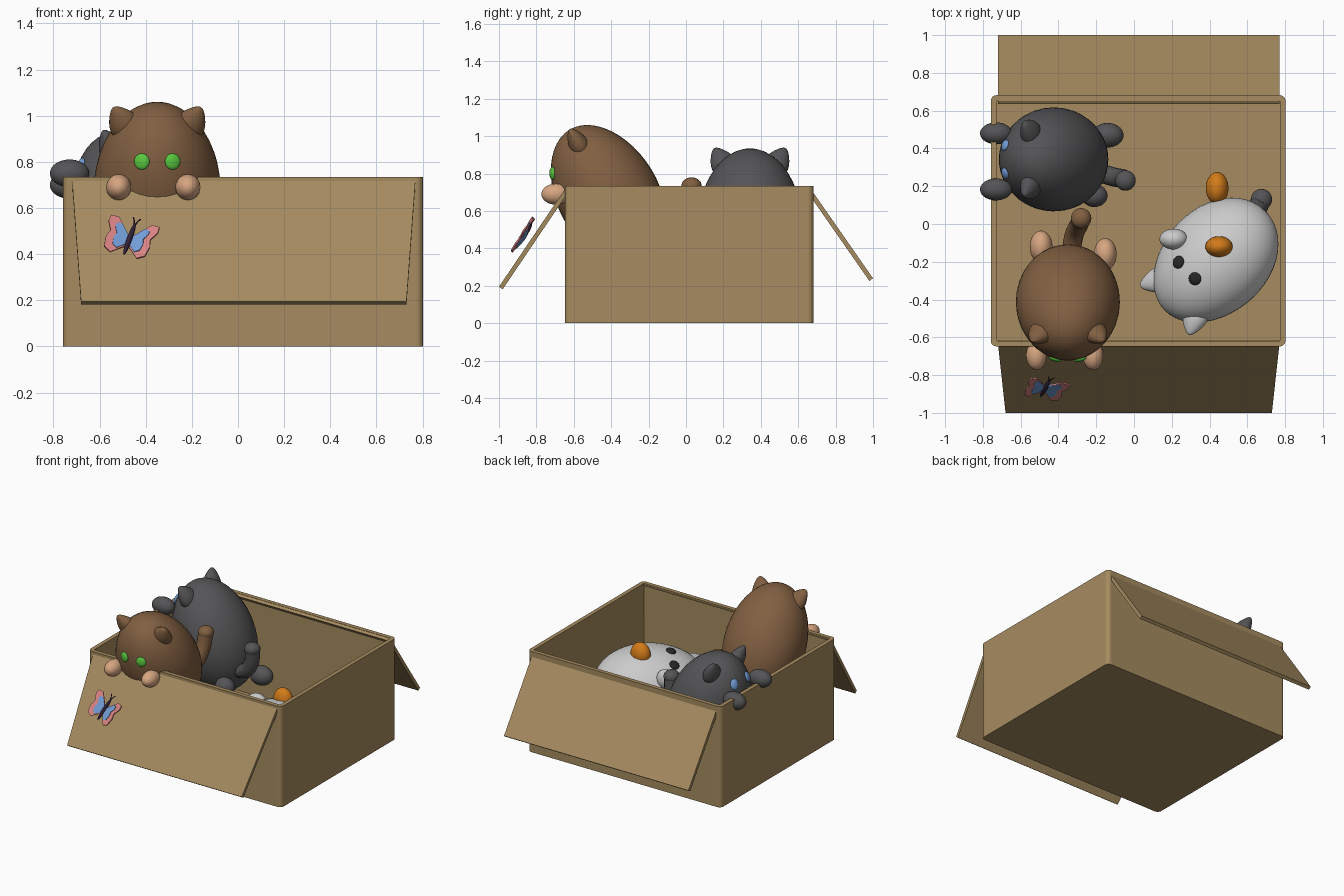
import bpy, bmesh
from math import sin, cos, radians, sqrt
from mathutils import Matrix, Vector

if "Cube" in bpy.data.objects:
    bpy.data.objects.remove(bpy.data.objects["Cube"])


def material(name, r, g, b):
    m = bpy.data.materials.new(name)
    m.diffuse_color = (r, g, b, 1)
    m.use_nodes = True
    m.node_tree.nodes["Principled BSDF"].inputs["Base Color"].default_value = m.diffuse_color
    return m


CARD = material("cardboard", .38, .26, .115)
BROWN = material("brown_fur", .22, .115, .053)
GREY = material("dark_grey_fur", .09, .09, .095)
WHITE = material("white_fur", .75, .75, .75)
TAN = material("tan_paw", .68, .38, .22)
ORANGE = material("orange_fur", .65, .2, .01)
GREEN = material("green_eye", .1, .58, .05)
BLUE = material("blue", .17, .34, .68)
BLACK = material("black_eye", .02, .02, .02)
PINK = material("pink_wing", .7, .23, .23)
PLUM = material("insect_body", .03, .015, .04)


def add_mesh(name, bm, mat, smooth=True):
    me = bpy.data.meshes.new(name)
    bm.normal_update()
    for f in bm.faces:
        f.smooth = smooth
    bm.to_mesh(me)
    bm.free()
    me.materials.append(mat)
    ob = bpy.data.objects.new(name, me)
    bpy.context.collection.objects.link(ob)
    return ob


def blob(name, mat, radii, loc, frame=None, taper=0):
    """Smooth ellipsoid, optionally narrowing towards local +z."""
    bm = bmesh.new()
    bmesh.ops.create_uvsphere(bm, u_segments=40, v_segments=24, radius=1)
    for v in bm.verts:
        k = 1 - taper * v.co.z
        v.co = Vector((v.co.x * radii[0] * k, v.co.y * radii[1] * k, v.co.z * radii[2]))
    ob = add_mesh(name, bm, mat)
    m = (frame or Matrix.Identity(3)).to_4x4()
    m.translation = loc
    ob.matrix_world = m
    return ob


def tube(name, mat, pts, r):
    cu = bpy.data.curves.new(name, 'CURVE')
    cu.dimensions = '3D'
    cu.bevel_depth = r
    cu.bevel_resolution = 6
    cu.use_fill_caps = True
    sp = cu.splines.new('BEZIER')
    sp.bezier_points.add(len(pts) - 1)
    for p, co in zip(sp.bezier_points, pts):
        p.co = co
        p.handle_left_type = p.handle_right_type = 'AUTO'
    cu.materials.append(mat)
    ob = bpy.data.objects.new(name, cu)
    bpy.context.collection.objects.link(ob)
    blob(name + "_tip", mat, (r * 1.08, r * 1.08, r * .9), pts[-1])


def axes(x, y, z):
    return Matrix((x, y, z)).transposed()


def kitten(name, fur, eye_mat, centre, radii, fwd, up, eye, eye_size, ear):
    """Egg body with ears and eyes, set in the frame given by fwd and up."""
    fwd, up, c = Vector(fwd).normalized(), Vector(up).normalized(), Vector(centre)
    f = axes((-fwd).cross(up), -fwd, up)
    blob(name + "_body", fur, radii, c, f, .04)
    rx, ry, rz = radii
    for s, side in ((-1, "left"), (1, "right")):
        # ear
        p = Vector((s * ear[0], ear[1], ear[2]))
        tilt = Matrix.Rotation(s * radians(28), 3, 'Y')
        blob(f"{name}_{side}_ear", fur, (.065, .05, .085), c + f @ p, f @ tilt, .4)
        # eye lying on the body surface
        ex, ez = s * eye[0], eye[1]
        k = 1 - .04 * ez / rz
        p = Vector((ex, -ry * k * sqrt(1 - (ex / rx) ** 2 - (ez / rz) ** 2), ez))
        n = Vector((p.x / rx ** 2, p.y / ry ** 2, p.z / rz ** 2)).normalized()
        ax = Vector((0, 0, 1)).cross(n).normalized() * -1
        local = axes(ax, -n, ax.cross(-n))
        blob(f"{name}_{side}_eye", eye_mat, (eye_size[0], .014, eye_size[1]), c + f @ p, f @ local)


# open box with rounded upright corners
bm = bmesh.new()
bmesh.ops.create_cube(bm, size=1)
bmesh.ops.scale(bm, vec=(1.56, 1.33, .735), verts=bm.verts)
bmesh.ops.translate(bm, vec=(.022, .017, .3675), verts=bm.verts)
bmesh.ops.delete(bm, geom=[f for f in bm.faces if f.normal.z > .5], context='FACES_ONLY')
upright = [e for e in bm.edges if abs(e.verts[0].co.z - e.verts[1].co.z) > .5]
bmesh.ops.bevel(bm, geom=upright, offset=.03, segments=5, profile=.5, affect='EDGES')
box = add_mesh("open_box", bm, CARD, False)
mod = box.modifiers.new("walls", 'SOLIDIFY')
mod.thickness = .03
mod.offset = -1

# folded flaps
for name, top, bot, inset in (("front_flap", (-.635, .735), (-1.0, .195), .04),
                              ("back_flap", (.655, .735), (1.0, .24), 0)):
    bm = bmesh.new()
    vs = [bm.verts.new(p) for p in ((-.72, *top), (-.72 + inset, *bot),
                                    (.77 - inset, *bot), (.77, *top))]
    if top[0] > 0:
        vs.reverse()
    bm.faces.new(vs)
    flap = add_mesh(name, bm, CARD, False)
    mod = flap.modifiers.new("thickness", 'SOLIDIFY')
    mod.thickness = .024
    mod.offset = -1

# brown kitten leaning over the front
t = radians(30)
kitten("brown_kitten", BROWN, GREEN, (-.35, -.42, .69), (.275, .27, .4),
       (0, -cos(t), -sin(t)), (0, -sin(t), cos(t)), (.067, .243), (.034, .035), (.148, .0, .325))
for x, y, side in ((-.517, -.12, "left"), (-.217, -.16, "right")):
    blob(f"brown_{side}_front_paw", TAN, (.054, .078, .056), (x, -.695, .69))
    blob(f"brown_{side}_hind_foot", TAN, (.06, .085, .075), (x + (.025 if x < -.4 else .065), y, .3))
tube("brown_tail", BROWN, [(-.34, -.24, .45), (-.32, -.07, .5), (-.29, 0, .61), (-.28, .03, .735)], .05)

# grey kitten leaning over the left wall
t = radians(22)
kitten("grey_kitten", GREY, BLUE, (-.43, .342, .56), (.275, .27, .39),
       (-cos(t), 0, -sin(t)), (-sin(t), 0, cos(t)), (.075, .3), (.03, .037), (.15, .0, .33))
blob("grey_left_front_paw", GREY, (.085, .058, .06), (-.73, .48, .7))
blob("grey_right_front_paw", GREY, (.085, .058, .06), (-.73, .183, .75))
blob("grey_left_hind_foot", GREY, (.085, .065, .068), (-.14, .47, .29))
blob("grey_right_hind_foot", GREY, (.07, .06, .065), (-.21, .15, .31))
tube("grey_tail", GREY, [(-.24, .29, .38), (-.11, .25, .42), (-.06, .24, .49), (-.045, .23, .6)], .05)

# white kitten lying on its back
r = radians(20)
kitten("white_kitten", WHITE, BLACK, (.43, -.195, .27), (.285, .235, .375),
       (-.707 * sin(r), .707 * sin(r), cos(r)), (-.707, -.707, 0), (.066, .143), (.034, .034),
       (.155, -.01, .3))
blob("white_front_paw", WHITE, (.075, .055, .07), (.21, -.08, .39))
blob("orange_front_paw", ORANGE, (.072, .055, .085), (.45, -.12, .495))
blob("orange_hind_foot", ORANGE, (.06, .085, .075), (.44, .19, .26))
blob("white_hind_foot", WHITE, (.06, .07, .06), (.68, -.1, .12))
tube("white_kitten_tail", GREY, [(.58, -.02, .15), (.64, .06, .15), (.675, .13, .17)], .052)

# butterfly resting on the front flap
v = Vector((0, .55, .835)).normalized()
n = Vector((0, -v.z, v.y))
a = radians(-17)
right = Vector((1, 0, 0)) * cos(a) + v * sin(a)
up = n.cross(right)
frame = axes(right, up, n)
spot = Vector((-.47, -.845, .45)) + n * .02
outline = [(0, .0), (.03, .04), (.075, .09), (.11, .085), (.112, .055), (.09, .012),
           (.1, -.025), (.092, -.075), (.06, -.092), (.03, -.06), (0, -.03)]


def wing(name, mat, side, k, thick):
    bm = bmesh.new()
    vs = [bm.verts.new(spot + frame @ Vector((side * x * k, y * k, .22 * x * k)))
          for x, y in outline]
    bm.faces.new(vs)
    ob = add_mesh(name, bm, mat, False)
    mod = ob.modifiers.new("thickness", 'SOLIDIFY')
    mod.thickness = thick
    mod.offset = 0


for s, side in ((-1, "left"), (1, "right")):
    wing(f"butterfly_{side}_wing", PINK, s, 1, .008)
    wing(f"butterfly_{side}_wing_patch", BLUE, s, .68, .016)
    tube(f"butterfly_{side}_antenna", PLUM,
         [spot + frame @ Vector((s * x, y, .01)) for x, y in ((.002, .07), (.008, .095), (.016, .11))], .003)
blob("butterfly_body", PLUM, (.012, .085, .014), spot + n * .008, frame)
